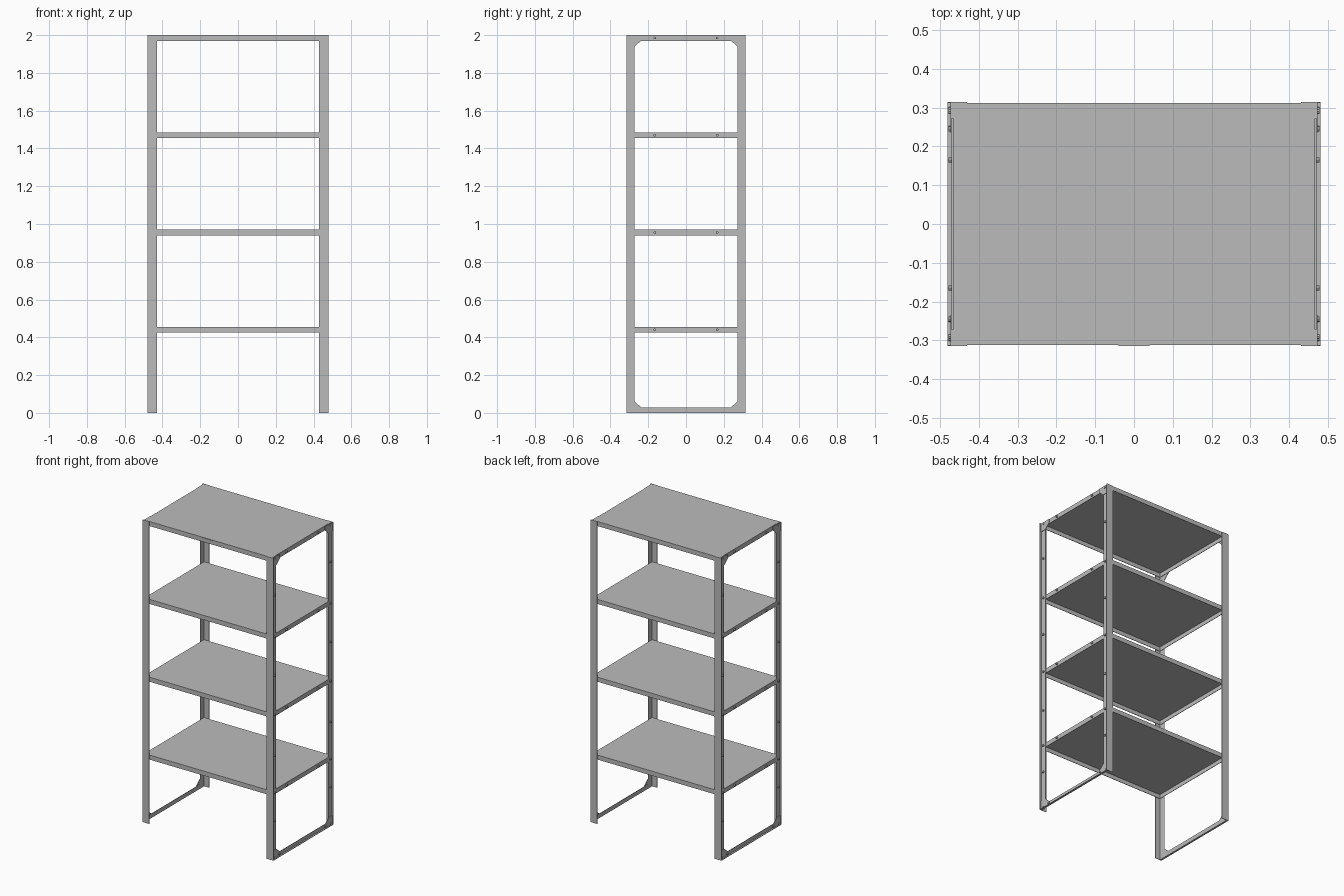
import bpy, bmesh, math
from mathutils import Matrix

if "Cube" in bpy.data.objects:
    bpy.data.objects.remove(bpy.data.objects["Cube"])

mat = bpy.data.materials.new("light grey steel")
mat.diffuse_color = (0.5, 0.5, 0.5, 1)
mat.use_nodes = True
mat.node_tree.nodes["Principled BSDF"].inputs["Base Color"].default_value = mat.diffuse_color

T = 0.003            # sheet thickness
HX, HY = 0.48, 0.315  # outer half sizes
WEB = 0.470          # outer face of the side webs
SHELVES = [0.455, 0.97, 1.485, 2.0]


def finish(name, bm):
    bmesh.ops.recalc_face_normals(bm, faces=bm.faces)
    me = bpy.data.meshes.new(name)
    bm.to_mesh(me)
    bm.free()
    me.materials.append(mat)
    ob = bpy.data.objects.new(name, me)
    bpy.context.collection.objects.link(ob)
    return ob


def box(bm, x0, x1, y0, y1, z0, z1):
    m = (Matrix.Translation(((x0 + x1) / 2, (y0 + y1) / 2, (z0 + z1) / 2))
         @ Matrix.Diagonal((abs(x1 - x0), abs(y1 - y0), abs(z1 - z0), 1)))
    bmesh.ops.create_cube(bm, size=1, matrix=m)


def prism(bm, pts, offset):
    f = bm.faces.new([bm.verts.new(p) for p in pts])
    r = bmesh.ops.extrude_face_region(bm, geom=[f])
    vs = [v for v in r["geom"] if isinstance(v, bmesh.types.BMVert)]
    bmesh.ops.translate(bm, verts=vs, vec=offset)
    if f.is_valid and len(f.link_loops if hasattr(f, "link_loops") else f.loops) and not any(
            len(e.link_faces) == 1 for e in f.edges):
        return
    # close the starting side when the extrusion consumed it
    edges = [e for e in bm.edges if len(e.link_faces) == 1]
    if edges:
        bmesh.ops.holes_fill(bm, edges=edges)


def bolt(bm, s, y, z):
    m = Matrix.Translation((s * (WEB + 0.003), y, z)) @ Matrix.Rotation(math.pi / 2, 4, 'Y')
    bmesh.ops.create_cone(bm, cap_ends=True, segments=8, radius1=0.007, radius2=0.007,
                          depth=0.009, matrix=m)


# shelves: sheet with a lip folded down on all four sides
for i, z in enumerate(SHELVES):
    bm = bmesh.new()
    sx, sy, lip = WEB - T, HY - T, z - 0.03
    box(bm, -sx, sx, -sy, sy, z - T, z)
    for s in (-1, 1):
        box(bm, -sx, sx, s * sy, s * (sy - T), lip, z - T)
        box(bm, s * sx, s * (sx - T), -sy + T, sy - T, lip, z - T)
    finish(f"shelf_{i + 1}", bm)

for s, side in ((-1, "left"), (1, "right")):
    # corner posts: wide face flange plus recessed side web
    for t, end in ((-1, "front"), (1, "back")):
        bm = bmesh.new()
        box(bm, s * 0.43, s * HX, t * HY, t * (HY - T), 0, 2)
        box(bm, s * WEB, s * (WEB - T), t * (HY - T), t * 0.272, 0, 2)
        finish(f"{end}_{side}_post", bm)

        # corner gusset plates at top and bottom
        for name, z0, d in (("bottom", 0.0, 1), ("top", 2.0, -1)):
            bm = bmesh.new()
            prof = [(HY - T, 0.003), (HY - T, 0.06), (0.272, 0.06), (0.235, 0.027), (0.235, 0.003)]
            prism(bm, [(s * WEB, t * y, z0 + d * z) for y, z in prof], (s * T, 0, 0))
            finish(f"{name}_{end}_{side}_gusset", bm)

    # foot rail with outward flange
    bm = bmesh.new()
    y = HY - T
    box(bm, s * (WEB - T), s * WEB, -0.272, 0.272, 0, 0.028)
    box(bm, s * WEB, s * HX, -y, y, 0, T)
    finish(f"{side}_foot_rail", bm)

    # bolts
    bm = bmesh.new()
    for t in (-1, 1):
        for z in SHELVES:
            bolt(bm, s, t * 0.29, z - 0.015)
            bolt(bm, s, t * 0.165, z - 0.015)
        for z in (0.255, 0.685, 1.215, 1.745):
            bolt(bm, s, t * 0.29, z)
        bolt(bm, s, t * 0.295, 0.012)
        bolt(bm, s, t * 0.245, 0.018)
    finish(f"{side}_bolts", bm)

# small plate on the front of the top shelf
bm = bmesh.new()
box(bm, -0.04, 0.04, -HY + 0.001, -HY + T, 1.975, 1.997)
finish("front_plate", bm)
